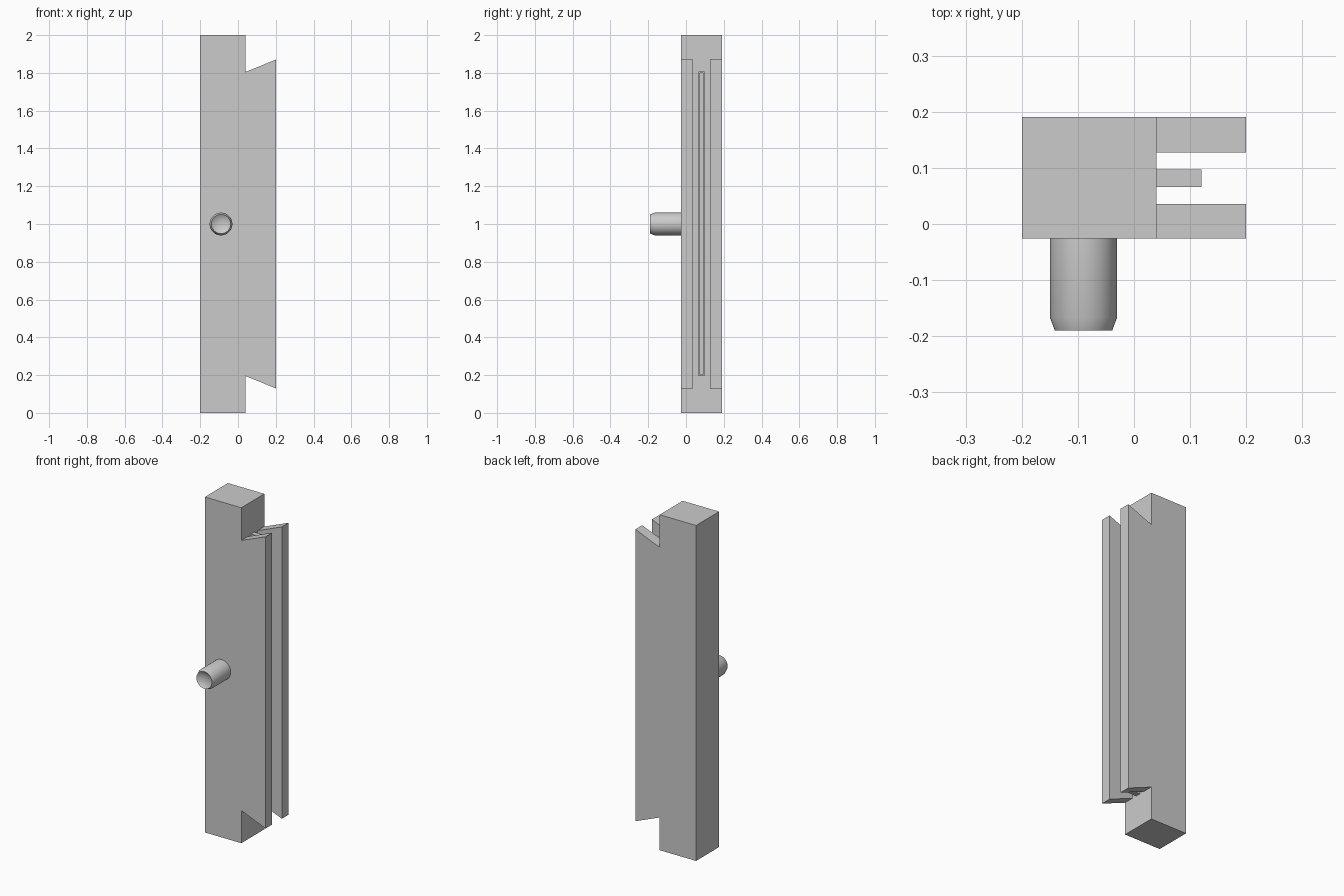
import bpy, bmesh, math
from mathutils import Vector

if "Cube" in bpy.data.objects:
    bpy.data.objects.remove(bpy.data.objects["Cube"])

grey = bpy.data.materials.new("plain grey")
grey.diffuse_color = (0.6, 0.6, 0.6, 1)
grey.use_nodes = True
grey.node_tree.nodes["Principled BSDF"].inputs["Base Color"].default_value = grey.diffuse_color


def finish(bm, name):
    bmesh.ops.recalc_face_normals(bm, faces=bm.faces)
    mesh = bpy.data.meshes.new(name)
    bm.to_mesh(mesh)
    bm.free()
    mesh.materials.append(grey)
    obj = bpy.data.objects.new(name, mesh)
    bpy.context.collection.objects.link(obj)
    return obj


def prism(profile, y0, y1):
    """Extrude an x-z outline along y."""
    bm = bmesh.new()
    face = bm.faces.new([bm.verts.new((x, y0, z)) for x, z in profile])
    new = bmesh.ops.extrude_face_region(bm, geom=[face])["geom"]
    verts = [v for v in new if isinstance(v, bmesh.types.BMVert)]
    bmesh.ops.translate(bm, verts=verts, vec=(0, y1 - y0, 0))
    bmesh.ops.recalc_face_normals(bm, faces=bm.faces)
    return bm


# Bar with dovetail-ended flanges
outline = [(-0.2, 0), (0.04, 0), (0.04, 0.195), (0.2, 0.13),
           (0.2, 1.87), (0.04, 1.805), (0.04, 2), (-0.2, 2)]
bar = finish(prism(outline, -0.026, 0.191), "bar")

# Channel between the two flanges
channel = [(0.04, 0.05), (0.3, 0.05), (0.3, 1.95), (0.04, 1.95)]
cutter = finish(prism(channel, 0.036, 0.127), "channel_cutter")
cutter.hide_render = True
cutter.hide_set(True)
cut = bar.modifiers.new("channel", "BOOLEAN")
cut.operation = "DIFFERENCE"
cut.solver = "EXACT"
cut.object = cutter

# Slotted tongue inside the channel
tongue = [(0.04, 0.195), (0.12, 0.195), (0.12, 1.808), (0.04, 1.808)]
bm = prism(tongue, 0.066, 0.097)
bm.normal_update()
tip = max(bm.faces, key=lambda f: f.calc_center_median().x)
base = min(bm.faces, key=lambda f: f.calc_center_median().x)
bmesh.ops.inset_region(bm, faces=[tip], thickness=0.0115)
new = bmesh.ops.extrude_face_region(bm, geom=[tip])["geom"]
if tip.is_valid:
    bm.faces.remove(tip)
bmesh.ops.translate(bm, verts=[v for v in new if isinstance(v, bmesh.types.BMVert)],
                    vec=(-0.07, 0, 0))
bm.faces.remove(base)
finish(bm, "tongue")

# Round pin: chamfered rim and shallow dished end, lathed around y
rings = [(0.06, -0.026), (0.06, -0.166), (0.051, -0.19),
         (0.04, -0.183), (0.025, -0.177), (0, -0.174)]
bm = bmesh.new()
points = [bm.verts.new((-0.09 + r, y, 1)) for r, y in rings]
edges = [bm.edges.new(pair) for pair in zip(points, points[1:])]
bmesh.ops.spin(bm, geom=points + edges, cent=Vector((-0.09, 0, 1)), axis=(0, 1, 0),
               angle=math.tau, steps=48)
bmesh.ops.remove_doubles(bm, verts=bm.verts, dist=0.0001)
pin = finish(bm, "pin")
bpy.ops.object.select_all(action="DESELECT")
pin.select_set(True)
bpy.context.view_layer.objects.active = pin
bpy.ops.object.shade_smooth_by_angle(angle=math.radians(30))
